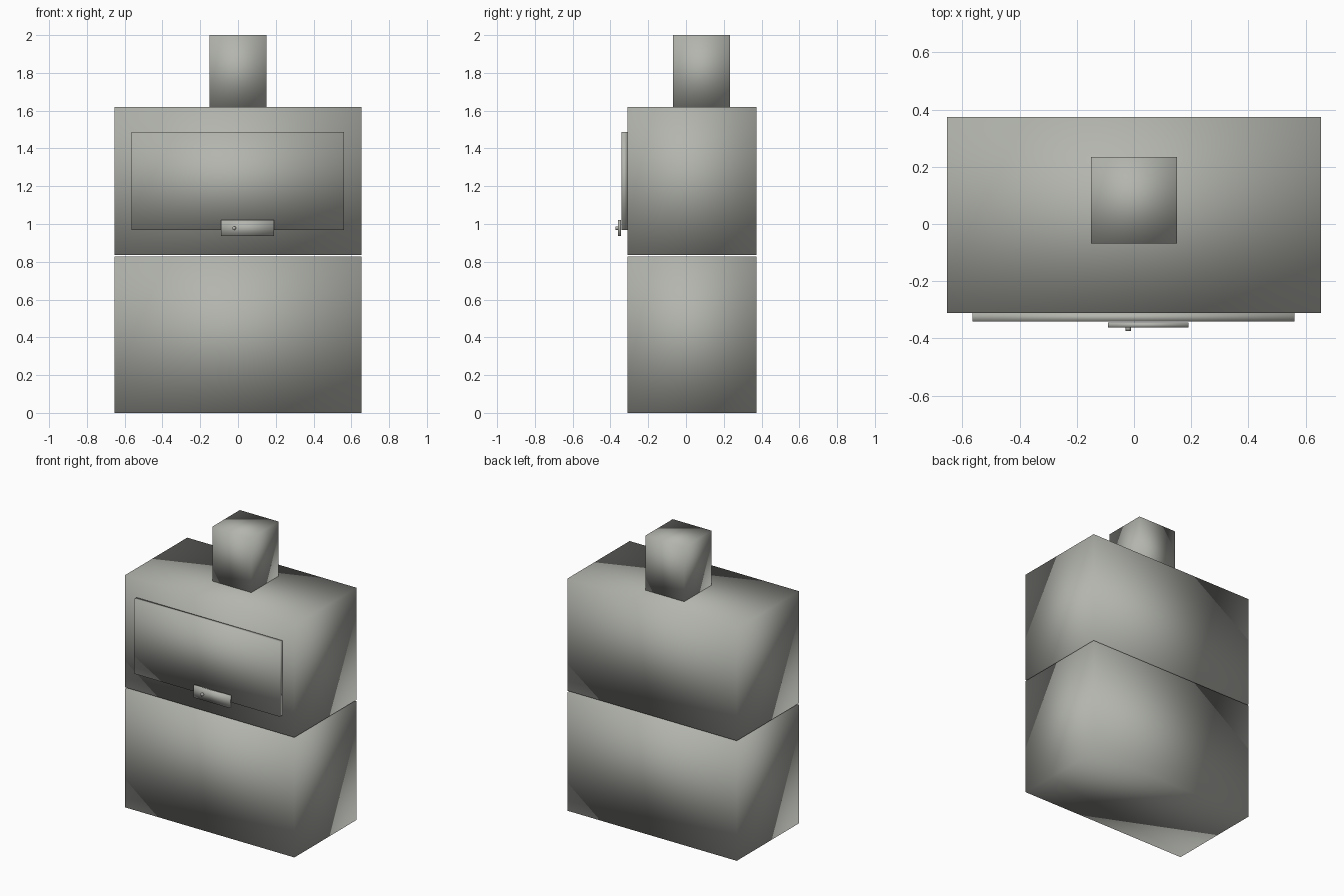
import bpy
import math
from mathutils import Vector

cube = bpy.data.objects.get("Cube")
if cube:
    bpy.data.objects.remove(cube, do_unlink=True)


def make_material(name, rgb):
    mat = bpy.data.materials.new(name)
    mat.use_nodes = True
    color = (*rgb, 1.0)
    mat.diffuse_color = color
    mat.node_tree.nodes["Principled BSDF"].inputs["Base Color"].default_value = color
    return mat


grey = make_material("warm_grey", (0.45, 0.46, 0.42))


def finish(name):
    obj = bpy.context.object
    obj.name = obj.data.name = name
    obj.data.materials.append(grey)
    # Soft shading runs across every edge
    bpy.ops.object.transform_apply(location=False, rotation=True, scale=True)
    bpy.ops.object.shade_smooth()
    return obj


def box(name, low, high):
    low, high = Vector(low), Vector(high)
    bpy.ops.mesh.primitive_cube_add(size=1, location=(low + high) / 2)
    bpy.context.object.scale = high - low
    return finish(name)


WIDTH, FRONT, BACK = 0.653, -0.311, 0.373

# Two stacked cabinets with a narrow gap
box("lower_cabinet", (-WIDTH, FRONT, 0), (WIDTH, BACK, 0.828))
box("upper_cabinet", (-WIDTH, FRONT, 0.837), (WIDTH, BACK, 1.62))

# Flue on the top
box("flue", (-0.15, -0.068, 1.62), (0.15, 0.234, 2.0))

# Raised door panel
box("door", (-0.564, -0.341, 0.968), (0.561, FRONT, 1.488))

# Latch plate standing just clear of the door, with its pin
box("latch_plate", (-0.09, -0.361, 0.936), (0.19, -0.345, 1.02))
bpy.ops.mesh.primitive_cylinder_add(
    vertices=16, radius=0.01, depth=0.018,
    location=(-0.02, -0.364, 0.978), rotation=(math.pi / 2, 0, 0))
finish("latch_pin")
